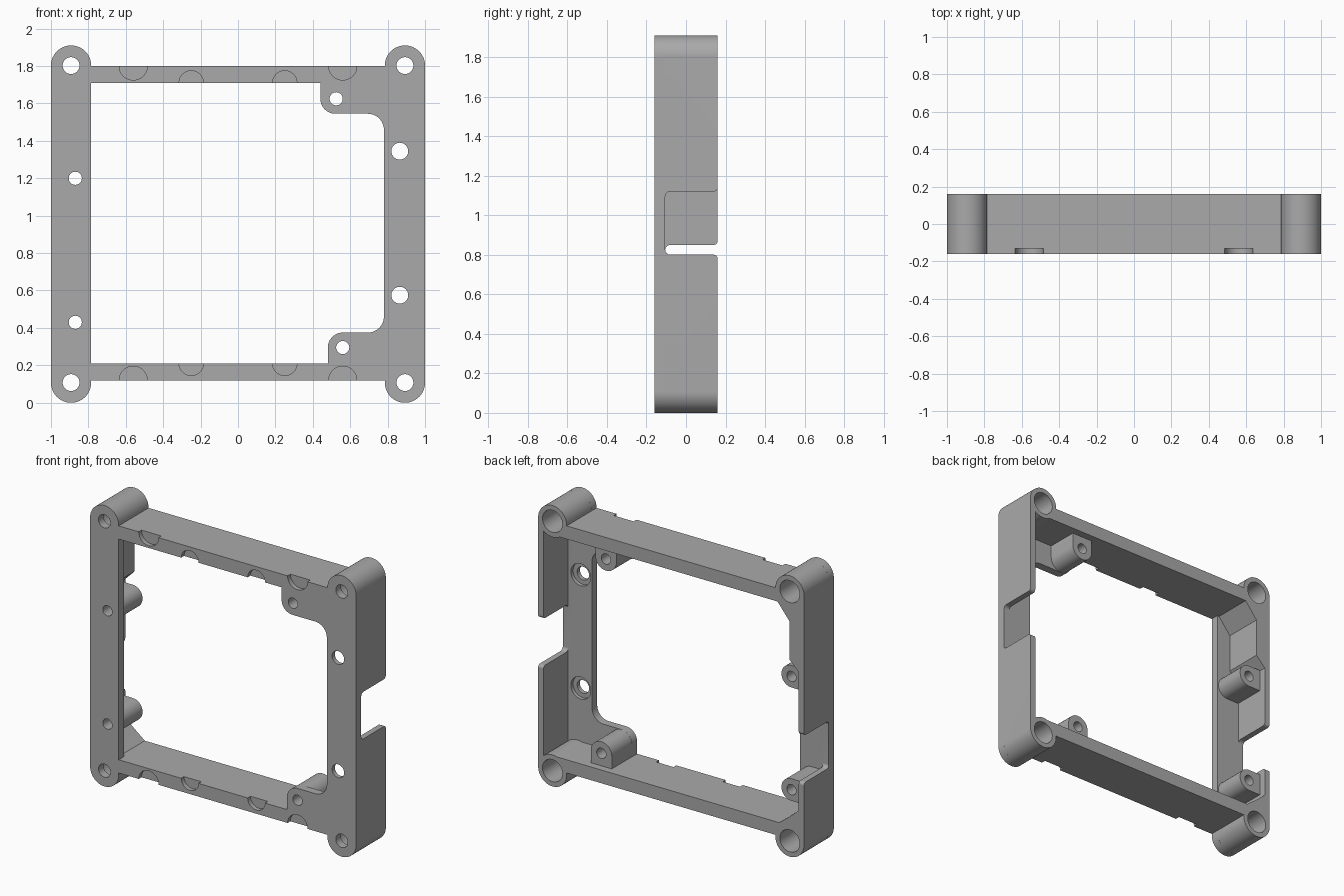
import bpy, bmesh, math
from mathutils import Vector

cube = bpy.data.objects.get("Cube")
if cube:
    bpy.data.objects.remove(cube, do_unlink=True)

FRONT, PLATE, BACK = -0.16, -0.105, 0.16   # depth levels along y
INSIDE = -0.14                             # overlap depth within the plate
BOSS_END = 0.11
H = 1.91
POST_X, POST_R = 0.8925, 0.1075


def outline(corners, steps=8):
    """Polygon from (a, b, radius) corners, rounding those with a radius."""
    pts = []
    for i, (a, b, *r) in enumerate(corners):
        p = Vector((a, b))
        if not r:
            pts.append(p)
            continue
        u = (Vector(corners[i - 1][:2]) - p).normalized()
        v = (Vector(corners[(i + 1) % len(corners)][:2]) - p).normalized()
        half = u.angle(v) / 2
        c = p + (u + v).normalized() * r[0] / math.sin(half)
        start, end = p + u * r[0] / math.tan(half) - c, p + v * r[0] / math.tan(half) - c
        for k in range(steps + 1):
            pts.append(c + start.lerp(end, k / steps).normalized() * r[0])
    return pts


def circle(x, z, r, n=48):
    return [Vector((x + r * math.cos(t * math.tau / n), z + r * math.sin(t * math.tau / n)))
            for t in range(n)]


def rect(x0, x1, z0, z1, r=None):
    return outline([(x, z) if r is None else (x, z, r)
                    for x, z in ((x0, z0), (x1, z0), (x1, z1), (x0, z1))], 16)


def prism(name, pts, lo, hi, axis="y"):
    """Extrude an outline along y (outline in x, z) or along x (outline in y, z)."""
    bm = bmesh.new()
    def place(p, d):
        return (p.x, d, p.y) if axis == "y" else (d, p.x, p.y)
    a = [bm.verts.new(place(p, lo)) for p in pts]
    b = [bm.verts.new(place(p, hi)) for p in pts]
    bm.faces.new(a)
    bm.faces.new(b)
    for i in range(len(pts)):
        j = (i + 1) % len(pts)
        bm.faces.new((a[i], a[j], b[j], b[i]))
    bmesh.ops.recalc_face_normals(bm, faces=bm.faces)
    mesh = bpy.data.meshes.new(name)
    bm.to_mesh(mesh)
    bm.free()
    ob = bpy.data.objects.new(name, mesh)
    bpy.context.scene.collection.objects.link(ob)
    return ob


solids, cutters = [], []


def add(*args):
    solids.append(prism(*args))


def cut(*args):
    ob = prism(*args)
    ob.hide_render = True
    cutters.append(ob)


# Front plates of both columns, the left one carrying two mounting tabs
add("right_plate", rect(-1, -0.785, 0, H, 0.107), FRONT, PLATE)
add("left_plate", rect(0.785, 1, 0, H, 0.107), FRONT, PLATE)
add("tab_plate", outline([(0.44, 1.76), (0.44, 1.545, 0.08), (0.78, 1.545, 0.085),
                          (0.78, 0.375, 0.085), (0.48, 0.375, 0.08), (0.48, 0.16),
                          (0.9, 0.16), (0.9, 1.76)]), FRONT, PLATE)

# Top and bottom rails
for name, z0 in (("bottom_rail", 0.12), ("top_rail", 1.71)):
    add(name, rect(-POST_X, POST_X, z0, z0 + 0.09), FRONT, BACK)

# Thin side walls, corner posts and their bores
for s in (-1, 1):
    add("side_wall", rect(min(s, s * 0.96), max(s, s * 0.96), POST_R, H - POST_R), INSIDE, BACK)
    for z in (POST_R, H - POST_R):
        add("corner_post", circle(s * POST_X, z, POST_R, 64), FRONT, BACK)
        cut("post_bore", circle(s * POST_X, z, 0.075), PLATE, 0.3)
        cut("post_hole", circle(s * POST_X, z, 0.045), -0.3, 0)

# Thickened parts of the right wall beside the posts
add("upper_gusset", outline([(-0.98, 1.76), (-0.8, 1.76), (-0.8, 1.71), (-0.89, 1.6),
                             (-0.89, 1.34), (-0.96, 1.27), (-0.98, 1.27)]), INSIDE, BACK)
add("lower_gusset", outline([(-0.98, 0.16), (-0.8, 0.16), (-0.8, 0.2), (-0.89, 0.27),
                             (-0.96, 0.33), (-0.98, 0.33)]), INSIDE, BACK)

# Screw bosses: two against the right wall, two against the rails
R = 0.075
for z in (1.2, 0.43):
    add("wall_boss", outline([(-0.98, z - R), (-0.87 + R, z - R, R - 0.001),
                              (-0.87 + R, z + R, R - 0.001), (-0.98, z + R)]), INSIDE, BOSS_END)
    cut("boss_hole", circle(-0.87, z, 0.035), -0.3, 0.3)
for x, z, tip, root in ((0.525, 1.625, 1.546, 1.75), (0.56, 0.295, 0.374, 0.16)):
    add("rail_boss", outline([(x - 0.079, root), (x - 0.079, tip, 0.078),
                              (x + 0.079, tip, 0.078), (x + 0.079, root)]), INSIDE, BOSS_END)
    cut("boss_hole", circle(x, z, 0.035), -0.3, 0.3)

# Counterbored holes in the left column
for z in (1.345, 0.575):
    cut("column_hole", circle(0.865, z, 0.045), -0.3, 0)
    cut("column_counterbore", circle(0.865, z, 0.075), -0.13, 0)

# Shallow half-round recesses along the rails
for s in (-1, 1):
    for z in (0.12, 1.80):
        cut("outer_recess", circle(s * 0.56, z, 0.075), -0.3, -0.13)
    for z in (0.21, 1.71):
        cut("inner_recess", circle(s * 0.25, z, 0.065), -0.3, -0.13)

# Rounded notches through the side walls
for s, z0, z1 in ((1, 0.80, 1.12), (-1, 0.53, 0.85)):
    cut("wall_notch", outline([(PLATE, z0, 0.025), (BACK, z0, 0.02), (BACK, z0 - 0.03),
                               (0.3, z0 - 0.03), (0.3, z1 + 0.03), (BACK, z1 + 0.03),
                               (BACK, z1, 0.02), (PLATE, z1, 0.025)]),
        min(s * 0.92, s * 1.1), max(s * 0.92, s * 1.1), "x")

# Merge the solids, take away the cutters and bake the result
frame = solids[0]
frame.name = "frame"
for op, group in (("UNION", solids[1:]), ("DIFFERENCE", cutters)):
    for ob in group:
        mod = frame.modifiers.new(ob.name, "BOOLEAN")
        mod.operation, mod.object, mod.solver = op, ob, "EXACT"
baked = bpy.data.meshes.new_from_object(
    frame.evaluated_get(bpy.context.evaluated_depsgraph_get()))
frame.modifiers.clear()
frame.data = baked
for ob in solids[1:] + cutters:
    bpy.data.objects.remove(ob, do_unlink=True)

# Grey plastic
grey = bpy.data.materials.new("grey_plastic")
grey.use_nodes = True
colour = (0.4, 0.4, 0.4, 1)
grey.diffuse_color = colour
grey.node_tree.nodes["Principled BSDF"].inputs["Base Color"].default_value = colour
frame.data.materials.clear()
frame.data.materials.append(grey)

# Centre on the origin and smooth the curved faces
for v in frame.data.vertices:
    v.co.z = max(v.co.z, 0)
bpy.ops.object.select_all(action="DESELECT")
frame.select_set(True)
bpy.context.view_layer.objects.active = frame
bpy.ops.object.shade_smooth_by_angle()
